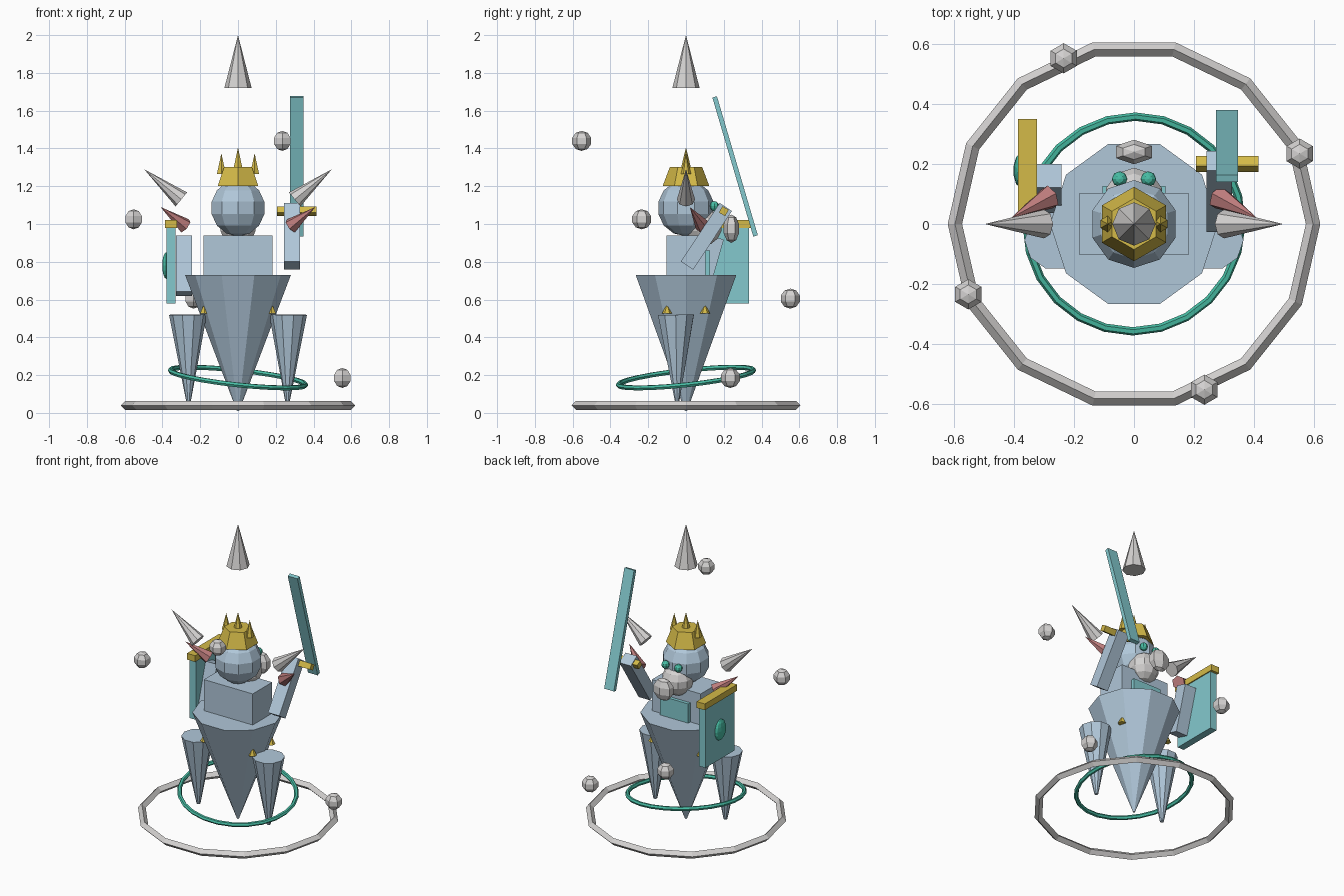
import bpy
from math import radians, cos, sin
from mathutils import Vector

cube = bpy.data.objects.get("Cube")
if cube:
    bpy.data.objects.remove(cube, do_unlink=True)


def material(name, *rgb):
    linear = [((c / 255 + 0.055) / 1.055) ** 2.4 for c in rgb] + [1]
    mat = bpy.data.materials.new(name)
    mat.use_nodes = True
    mat.diffuse_color = linear
    mat.node_tree.nodes["Principled BSDF"].inputs["Base Color"].default_value = linear
    return mat


BLUE = material("pale blue", 176, 199, 217)
TEAL = material("teal", 131, 201, 206)
GOLD = material("gold", 212, 186, 72)
GREEN = material("emerald", 72, 190, 165)
PINK = material("dusty pink", 190, 125, 125)
GREY = material("light grey", 212, 210, 209)


def finish(name, mat):
    ob = bpy.context.object
    ob.name = name
    ob.data.materials.append(mat)
    return ob


def box(name, mat, center, size, tilt=0):
    bpy.ops.mesh.primitive_cube_add(size=1, location=center, rotation=(radians(tilt), 0, 0))
    bpy.context.object.scale = size
    return finish(name, mat)


def cone(name, mat, base, tip, r1, r2=0, sides=6):
    base, tip = Vector(base), Vector(tip)
    axis = tip - base
    bpy.ops.mesh.primitive_cone_add(vertices=sides, radius1=r1, radius2=r2,
                                    depth=axis.length, location=(base + tip) / 2)
    ob = finish(name, mat)
    ob.rotation_mode = 'QUATERNION'
    ob.rotation_quaternion = Vector((0, 0, 1)).rotation_difference(axis)
    return ob


def ball(name, mat, center, radii, segments, rings):
    bpy.ops.mesh.primitive_uv_sphere_add(segments=segments, ring_count=rings,
                                         radius=1, location=center)
    bpy.context.object.scale = radii
    return finish(name, mat)


def ring(name, mat, z, major, minor, segments, sides, rotation=(0, 0, 0)):
    bpy.ops.mesh.primitive_torus_add(major_segments=segments, minor_segments=sides,
                                     major_radius=major, minor_radius=minor,
                                     location=(0, 0, z), rotation=rotation)
    return finish(name, mat)


# Floor ring and tilted inner ring
ring("floor_ring", GREY, 0.04, 0.597, 0.024, 14, 4)
ring("tilted_ring", GREEN, 0.187, 0.36, 0.014, 24, 6, (radians(6.2), radians(6.2), 0))

# Body: inverted cone, chest block and its plate
cone("lower_body", BLUE, (0, 0, 0.73), (0, 0, 0.01), 0.28, 0.006, 10)
box("chest", BLUE, (0, 0, 0.83), (0.365, 0.207, 0.22))
box("chest_plate", TEAL, (0, 0.113, 0.78), (0.21, 0.026, 0.16))

# Paired parts
for side, s in (("right", -1), ("left", 1)):
    cone(side + "_leg", BLUE, (s * 0.265, -0.053, 0.52), (s * 0.262, -0.047, 0.06), 0.1, 0.012, 10)
    cone(side + "_shoulder_horn", GREY, (s * 0.3, 0, 1.13), (s * 0.497, 0, 1.29), 0.048, 0, 8)
    cone(side + "_shoulder_spike", PINK, (s * 0.28, 0.09, 0.99), (s * 0.41, 0.02, 1.09), 0.042)
    ball(side + "_eye", GREEN, (s * 0.048, 0.15, 1.095), (0.026,) * 3, 8, 6)
    for end, y in (("front", -0.1), ("back", 0.1)):
        cone(f"{side}_{end}_stud", GOLD, (s * 0.178, y, 0.525), (s * 0.178, y, 0.58), 0.027)

# Arms
box("left_arm", BLUE, (0.285, 0.108, 0.935), (0.085, 0.078, 0.372), -33.5)
box("right_arm", BLUE, (-0.285, 0.118, 0.78), (0.085, 0.082, 0.31), -16)

# Sword
box("sword_blade", TEAL, (0.31, 0.26, 1.305), (0.072, 0.025, 0.767), 16.4)
box("sword_guard", GOLD, (0.311, 0.2, 1.068), (0.208, 0.038, 0.038), -30)

# Shield
box("shield", TEAL, (-0.355, 0.178, 0.785), (0.048, 0.312, 0.41))
box("shield_trim", GOLD, (-0.355, 0.178, 1.0), (0.062, 0.345, 0.042))
ball("shield_boss", GREEN, (-0.38, 0.178, 0.78), (0.022, 0.056, 0.07), 10, 8)

# Head, face and snout
ball("head", BLUE, (0, 0, 1.085), (0.15,) * 3, 10, 7)
ball("face", GREY, (0, 0.09, 0.985), (0.1,) * 3, 10, 7)
ball("snout", GREY, (0, 0.24, 0.975), (0.073, 0.043, 0.075), 6, 5)

# Crown with its points
cone("crown", GOLD, (0, 0, 1.2), (0, 0, 1.303), 0.124, 0.085)
for i, x in enumerate((-0.088, 0, 0.088)):
    lift = 0.03 if x == 0 else 0
    cone(f"crown_point_{i + 1}", GOLD, (x, 0, 1.265 + lift), (x, 0, 1.375 + lift), 0.027)

# Floating spike and the spiral of orbs
cone("floating_spike", GREY, (0, 0, 1.72), (0, 0, 2), 0.072, 0, 8)
for i in range(4):
    a = radians(23 + 90 * i)
    z = (0.605, 1.025, 1.44, 0.185)[i]
    ball(f"orb_{i + 1}", GREY, (-0.6 * sin(a), 0.6 * cos(a), z), (0.053,) * 3, 6, 5)
